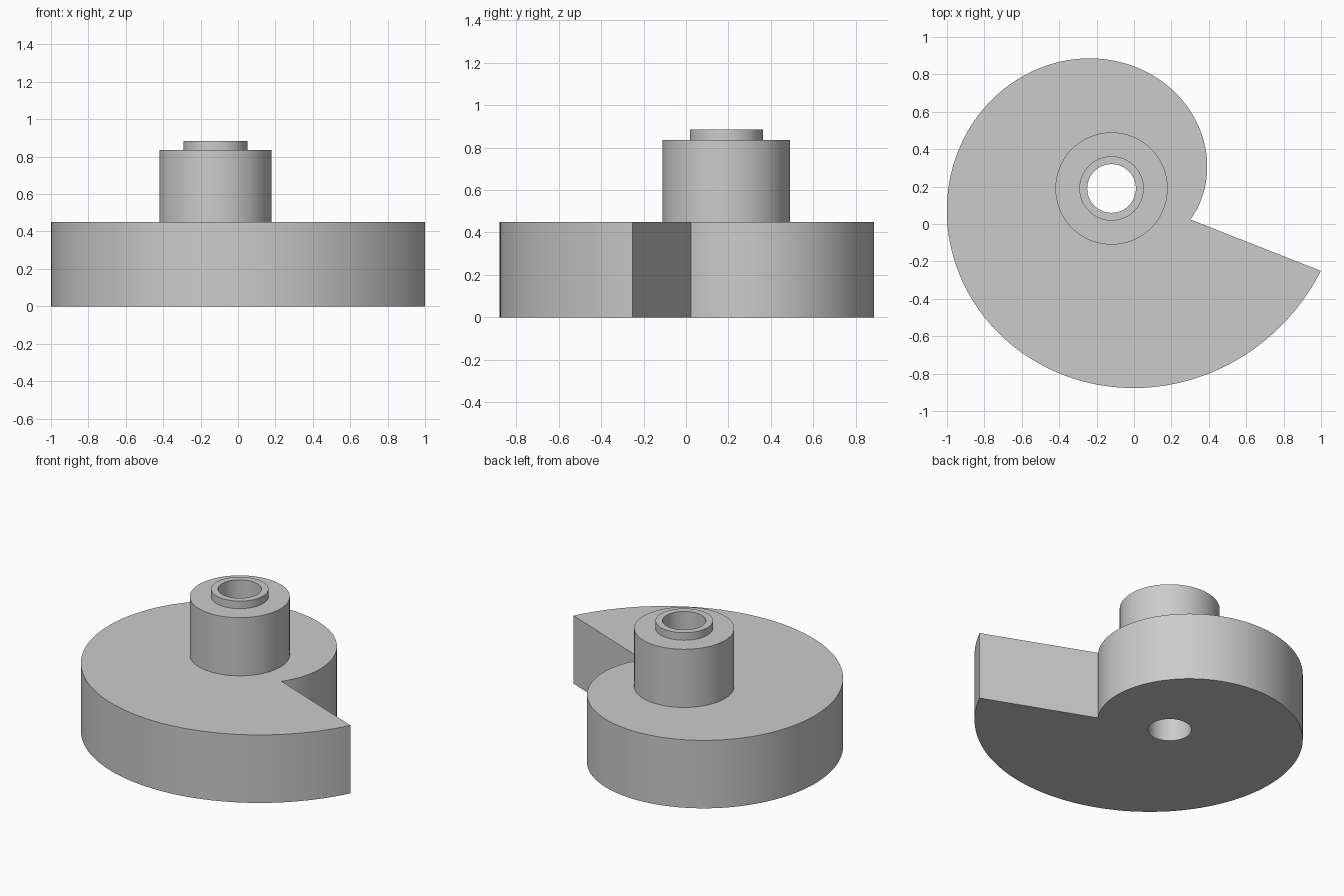
import bpy, bmesh, math

cube = bpy.data.objects.get("Cube")
if cube:
    bpy.data.objects.remove(cube, do_unlink=True)

SEGMENTS = 144
AXIS = (-0.12, 0.19)              # shared axis of bore, hub and spiral
START = math.radians(-21.5)       # direction of the step
BORE, COLLAR, HUB = 0.13, 0.172, 0.30
SPIRAL_MIN, SPIRAL_MAX = 0.453, 1.203
PLATE_TOP, HUB_TOP, COLLAR_TOP = 0.45, 0.835, 0.885

grey = bpy.data.materials.new("plain grey")
grey.use_nodes = True
grey.diffuse_color = (0.6, 0.6, 0.6, 1)
grey.node_tree.nodes["Principled BSDF"].inputs["Base Color"].default_value = grey.diffuse_color


def ring(bm, r_start, r_end, z):
    """One full turn of points whose radius grows from r_start to r_end."""
    points = []
    for i in range(SEGMENTS + 1):
        t = i / SEGMENTS
        a = START + math.tau * t
        r = r_start + (r_end - r_start) * t
        points.append(bm.verts.new((AXIS[0] + r * math.cos(a), AXIS[1] + r * math.sin(a), z)))
    return points


def loft(bm, rings):
    for a, b in zip(rings, rings[1:]):
        for i in range(SEGMENTS):
            bm.faces.new((a[i], a[i + 1], b[i + 1], b[i]))


def finish(bm, name):
    bmesh.ops.remove_doubles(bm, verts=bm.verts, dist=1e-5)
    mesh = bpy.data.meshes.new(name)
    bm.to_mesh(mesh)
    bm.free()
    mesh.materials.append(grey)
    obj = bpy.data.objects.new(name, mesh)
    bpy.context.collection.objects.link(obj)
    bpy.ops.object.select_all(action='DESELECT')
    obj.select_set(True)
    bpy.context.view_layer.objects.active = obj
    bpy.ops.object.shade_smooth_by_angle(angle=math.radians(30))


# Spiral cam plate: underside, rim and top, closed by the straight step
bm = bmesh.new()
low = ring(bm, SPIRAL_MIN, SPIRAL_MAX, 0)
high = ring(bm, SPIRAL_MIN, SPIRAL_MAX, PLATE_TOP)
loft(bm, [ring(bm, BORE, BORE, 0), low, high, ring(bm, HUB, HUB, PLATE_TOP)])
bm.faces.new((low[0], high[0], high[-1], low[-1]))
finish(bm, "cam_plate")

# Stepped hub with collar, and the bore running down through the plate
bm = bmesh.new()
profile = [(HUB, PLATE_TOP), (HUB, HUB_TOP), (COLLAR, HUB_TOP),
           (COLLAR, COLLAR_TOP), (BORE, COLLAR_TOP), (BORE, 0)]
loft(bm, [ring(bm, r, r, z) for r, z in profile])
finish(bm, "stepped_hub")
